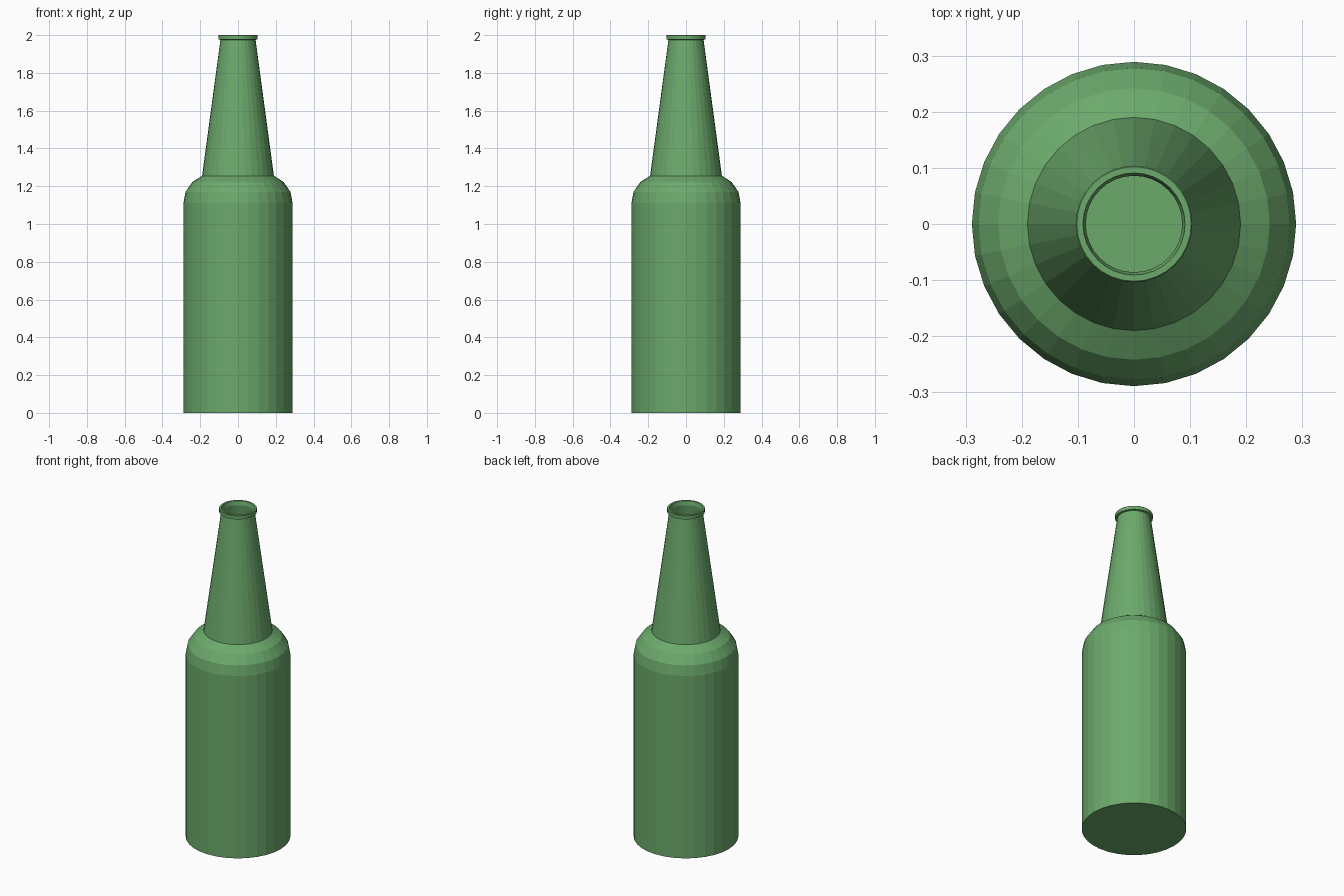
import bpy, bmesh
from math import cos, sin, tau

if "Cube" in bpy.data.objects:
    bpy.data.objects.remove(bpy.data.objects["Cube"])

SIDES = 32

# Glass colour
glass = bpy.data.materials.new("green_glass")
glass.diffuse_color = (0.15, 0.40, 0.15, 1)
glass.use_nodes = True
glass.node_tree.nodes["Principled BSDF"].inputs["Base Color"].default_value = glass.diffuse_color


def lathe(name, profile):
    """Revolve a (radius, z) profile about z; radius 0 makes a pole-free cap."""
    bm = bmesh.new()
    rings = [[bm.verts.new((r * cos(tau * i / SIDES), r * sin(tau * i / SIDES), z))
              for i in range(SIDES)] for r, z in profile]
    for a, b in zip(rings, rings[1:]):
        for i in range(SIDES):
            j = (i + 1) % SIDES
            bm.faces.new((a[i], a[j], b[j], b[i]))
    bm.faces.new(rings[0][::-1])   # underside
    bm.faces.new(rings[-1])        # floor inside the bottle
    mesh = bpy.data.meshes.new(name)
    bm.to_mesh(mesh)
    bm.free()
    mesh.materials.append(glass)
    obj = bpy.data.objects.new(name, mesh)
    bpy.context.collection.objects.link(obj)
    return obj


# Outer wall: body, rounded shoulder, tapered neck, lip
outer = [(0.289, 0), (0.289, 1.11), (0.278, 1.17), (0.242, 1.222), (0.19, 1.255),
         (0.093, 1.975), (0.104, 1.977), (0.104, 1.998), (0.102, 2.0)]
# Inner wall: mouth, neck, shoulder, body, floor
inner = [(0.091, 2.0), (0.086, 1.975), (0.183, 1.252), (0.236, 1.218),
         (0.271, 1.167), (0.282, 1.11), (0.282, 0.008)]

lathe("bottle", outer + inner)
